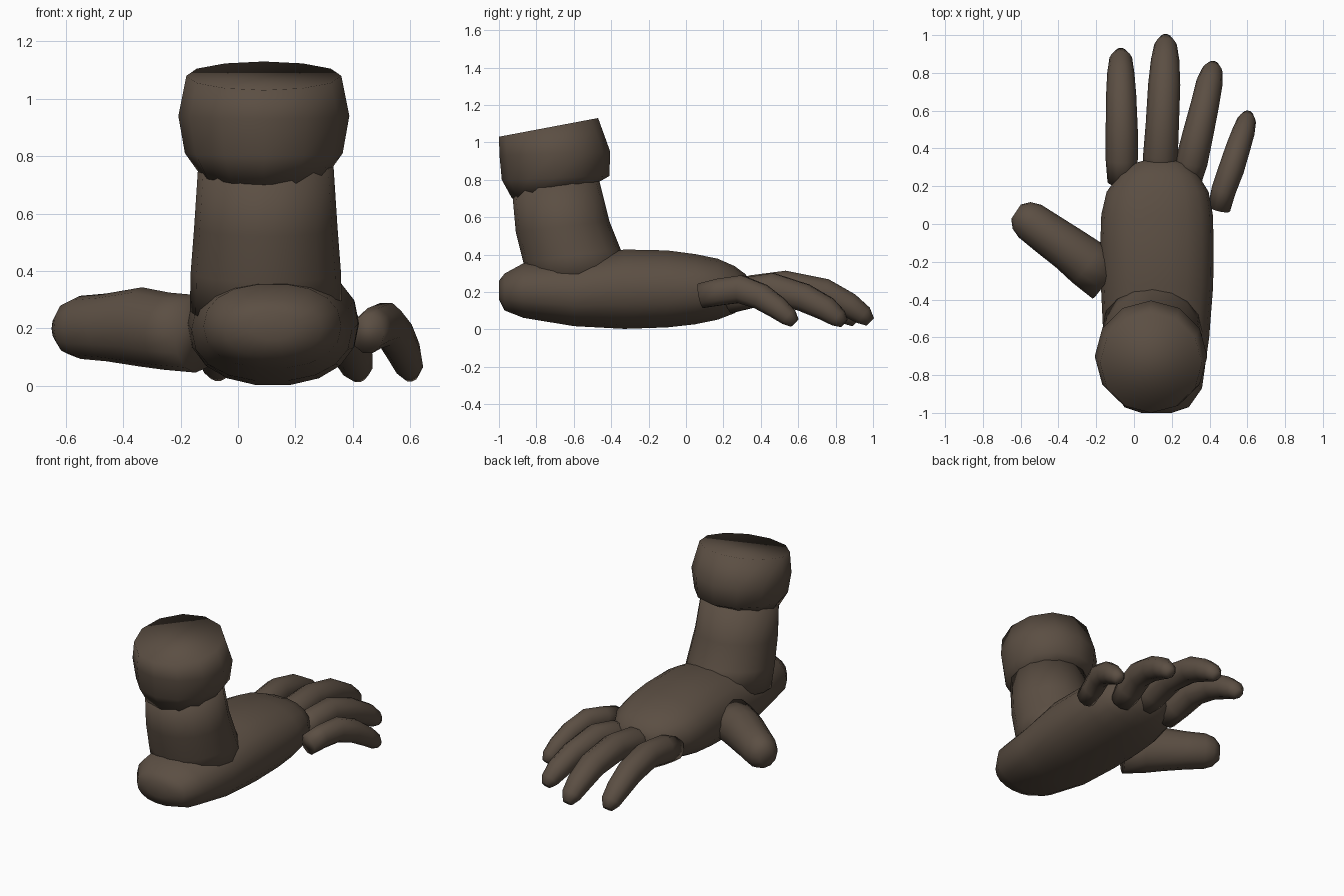
import bpy, bmesh, math
from mathutils import Vector as V

skin = bpy.data.materials.new("dark brown")
skin.diffuse_color = (0.105, 0.077, 0.056, 1)


def loft(name, rings, sides, power=2.0):
    """Skin closed rings given as (centre, half axis u, half axis v)."""
    bm = bmesh.new()
    loops = []
    for c, u, v in rings:
        loop = []
        for i in range(sides):
            a = 2 * math.pi * i / sides
            cs, sn = math.cos(a), math.sin(a)
            p = u * math.copysign(abs(cs) ** (2 / power), cs)
            q = v * math.copysign(abs(sn) ** (2 / power), sn)
            loop.append(bm.verts.new(c + p + q))
        loops.append(loop)
    for a, b in zip(loops, loops[1:]):
        for i in range(sides):
            j = (i + 1) % sides
            bm.faces.new((a[i], a[j], b[j], b[i]))
    bm.faces.new(loops[0][::-1])
    bm.faces.new(loops[-1])
    bmesh.ops.recalc_face_normals(bm, faces=bm.faces)
    for f in bm.faces:
        f.smooth = True
    me = bpy.data.meshes.new(name)
    bm.to_mesh(me)
    bm.free()
    me.materials.append(skin)
    ob = bpy.data.objects.new(name, me)
    bpy.context.collection.objects.link(ob)
    return ob


def digit(name, path, sides=10):
    """Tube along (x, y, z, half width, half height) stations."""
    pts = [V(p[:3]) for p in path]
    rings = []
    for i, p in enumerate(path):
        t = (pts[min(i + 1, len(pts) - 1)] - pts[max(i - 1, 0)]).normalized()
        u = t.cross(V((0, 0, 1))).normalized()
        v = u.cross(t)
        rings.append((pts[i], u * p[3], v * p[4]))
    return loft(name, rings, sides)


def upright(name, rows, xc, sides):
    """Tilted rings from rear (y, z), front (y, z) and half width in x."""
    rings = []
    for y0, z0, y1, z1, hx in rows:
        rings.append((V((xc, (y0 + y1) / 2, (z0 + z1) / 2)), V((hx, 0, 0)),
                      V((0, (y1 - y0) / 2, (z1 - z0) / 2))))
    return loft(name, rings, sides)


# palm: y, x centre, half width, bottom z, top z
palm = [(-1.0, .12, .08, .16, .26), (-.97, .12, .17, .10, .30),
        (-.87, .12, .24, .06, .355), (-.6, .118, .28, .015, .375),
        (-.33, .122, .297, 0, .43), (-.1, .122, .30, .008, .425),
        (.05, .122, .295, .025, .405), (.17, .125, .27, .05, .38),
        (.26, .13, .21, .085, .34), (.32, .135, .14, .13, .295),
        (.34, .138, .07, .17, .25)]
loft("palm", [(V((x, y, (lo + hi) / 2)), V((w, 0, 0)), V((0, 0, (hi - lo) / 2)))
              for y, x, w, lo, hi in palm], 18, 2.25)

# wrist and cuff
upright("wrist", [(-.84, .22, -.28, .30, .265), (-.87, .36, -.35, .43, .262),
                  (-.91, .52, -.41, .58, .25), (-.93, .74, -.47, .82, .235)], .097, 16)
upright("cuff", [(-.93, .70, -.48, .78, .225), (-.985, .80, -.41, .82, .275),
                 (-.997, .93, -.405, .95, .298), (-1.0, 1.03, -.47, 1.13, .27)], .09, 12)

# fingers
digit("index_finger", [(-.065, .22, .17, .075, .08), (-.065, .34, .20, .085, .09),
                       (-.065, .50, .225, .085, .085), (-.068, .68, .185, .08, .08),
                       (-.07, .80, .125, .072, .07), (-.07, .88, .07, .06, .055),
                       (-.07, .91, .035, .03, .03)])
digit("middle_finger", [(.13, .22, .17, .085, .08), (.14, .36, .205, .092, .09),
                        (.15, .53, .23, .088, .088), (.16, .74, .195, .085, .08),
                        (.165, .87, .13, .075, .07), (.167, .95, .075, .06, .055),
                        (.167, .985, .04, .03, .03)])
digit("ring_finger", [(.28, .22, .16, .075, .08), (.305, .33, .195, .085, .088),
                      (.335, .46, .22, .082, .085), (.375, .63, .17, .075, .078),
                      (.40, .75, .11, .07, .068), (.415, .815, .06, .055, .052),
                      (.42, .845, .032, .028, .028)])
digit("little_finger", [(.45, .08, .18, .06, .07), (.475, .18, .20, .065, .075),
                        (.515, .29, .215, .068, .078), (.55, .40, .175, .065, .072),
                        (.58, .49, .115, .06, .062), (.597, .55, .065, .05, .05),
                        (.603, .58, .035, .027, .03)])

# thumb
digit("thumb", [(-.14, -.28, .18, .14, .135), (-.25, -.205, .19, .13, .135),
                (-.34, -.135, .205, .12, .138), (-.46, -.05, .203, .112, .118),
                (-.55, .015, .203, .105, .11), (-.595, .045, .20, .085, .09),
                (-.625, .065, .20, .045, .05)], 12)
